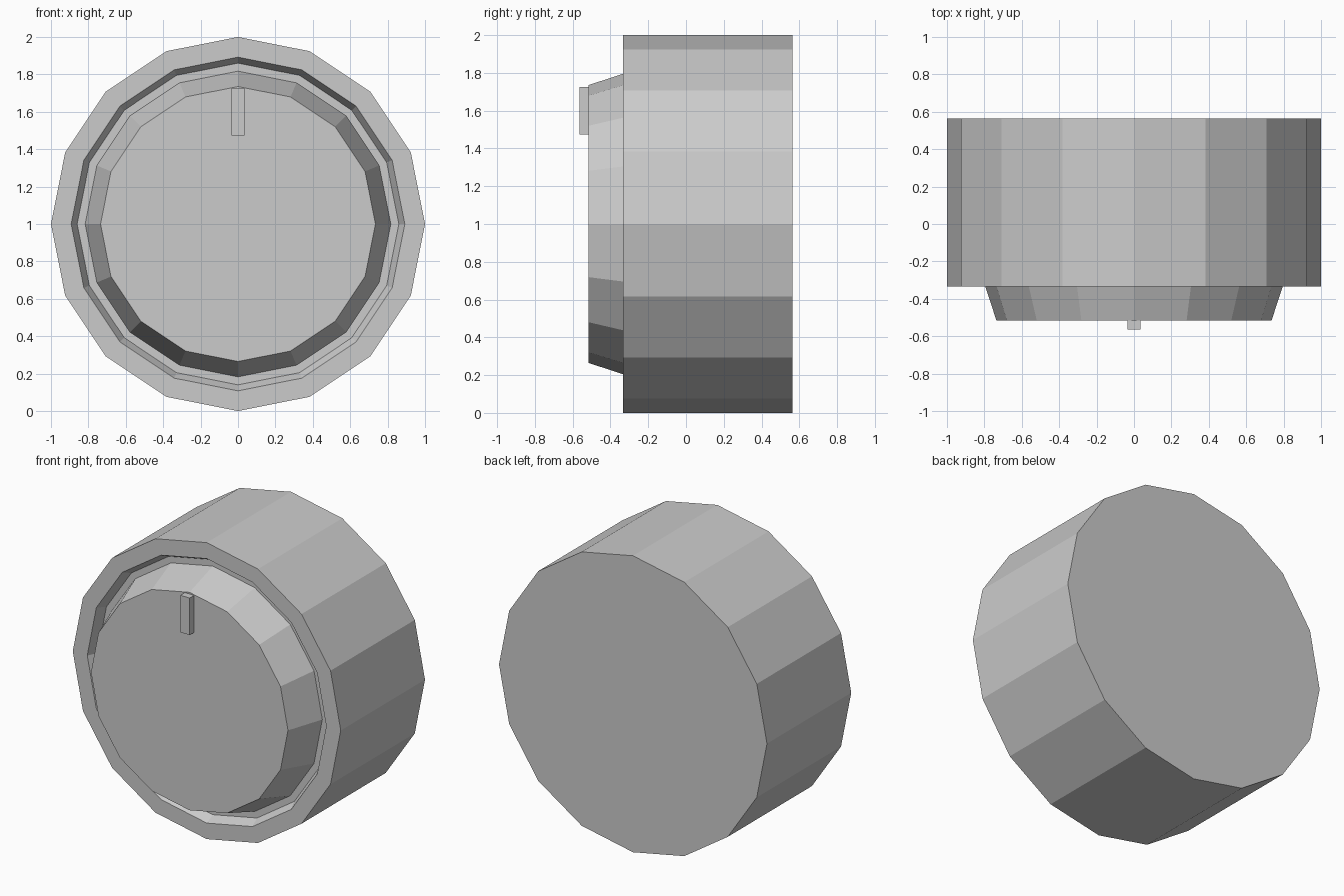
import bpy, bmesh, math

if "Cube" in bpy.data.objects:
    bpy.data.objects.remove(bpy.data.objects["Cube"])

SIDES = 16
CENTRE_Z = 1.0


def lathe(name, profile, cap_start=False, cap_end=False):
    """Flat-faced turned part around the y axis; profile is (radius, y)."""
    bm = bmesh.new()
    rings = []
    for r, y in profile:
        ring = []
        for i in range(SIDES):
            a = math.tau * i / SIDES
            ring.append(bm.verts.new((r * math.cos(a), y, CENTRE_Z + r * math.sin(a))))
        rings.append(ring)
    for lower, upper in zip(rings, rings[1:]):
        for i in range(SIDES):
            j = (i + 1) % SIDES
            bm.faces.new((lower[i], upper[i], upper[j], lower[j]))
    if cap_start:
        bm.faces.new(rings[0])
    if cap_end:
        bm.faces.new(rings[-1][::-1])
    # Profiles run back to front, so turn the faces outwards
    bmesh.ops.reverse_faces(bm, faces=[f for f in bm.faces if len(f.verts) == 4])
    bmesh.ops.reverse_faces(bm, faces=[f for f in bm.faces if len(f.verts) > 4])
    mesh = bpy.data.meshes.new(name)
    bm.normal_update()
    # The front or back cap tells which way the shell points
    cap = next(f for f in bm.faces if len(f.verts) > 4)
    y = cap.calc_center_median().y
    if cap.normal.y * y < 0:
        bmesh.ops.reverse_faces(bm, faces=bm.faces[:])
    bmesh.ops.recalc_face_normals(bm, faces=bm.faces[:])
    bm.to_mesh(mesh)
    bm.free()
    obj = bpy.data.objects.new(name, mesh)
    bpy.context.collection.objects.link(obj)
    return obj


# Housing: closed back, straight wall, front rim and shallow recess
lathe("housing", [(1.0, 0.565), (1.0, -0.333), (0.892, -0.333),
                  (0.86, -0.268), (0.817, -0.268)], cap_start=True)

# Tapered dial rising from the recess floor
lathe("dial", [(0.817, -0.268), (0.735, -0.517)], cap_end=True)

# Pointer bar near the top of the dial face
bpy.ops.mesh.primitive_cube_add(size=1, location=(0, -0.54, 1.599))
pointer = bpy.context.object
pointer.name = "pointer"
pointer.scale = (0.07, 0.05, 0.25)
